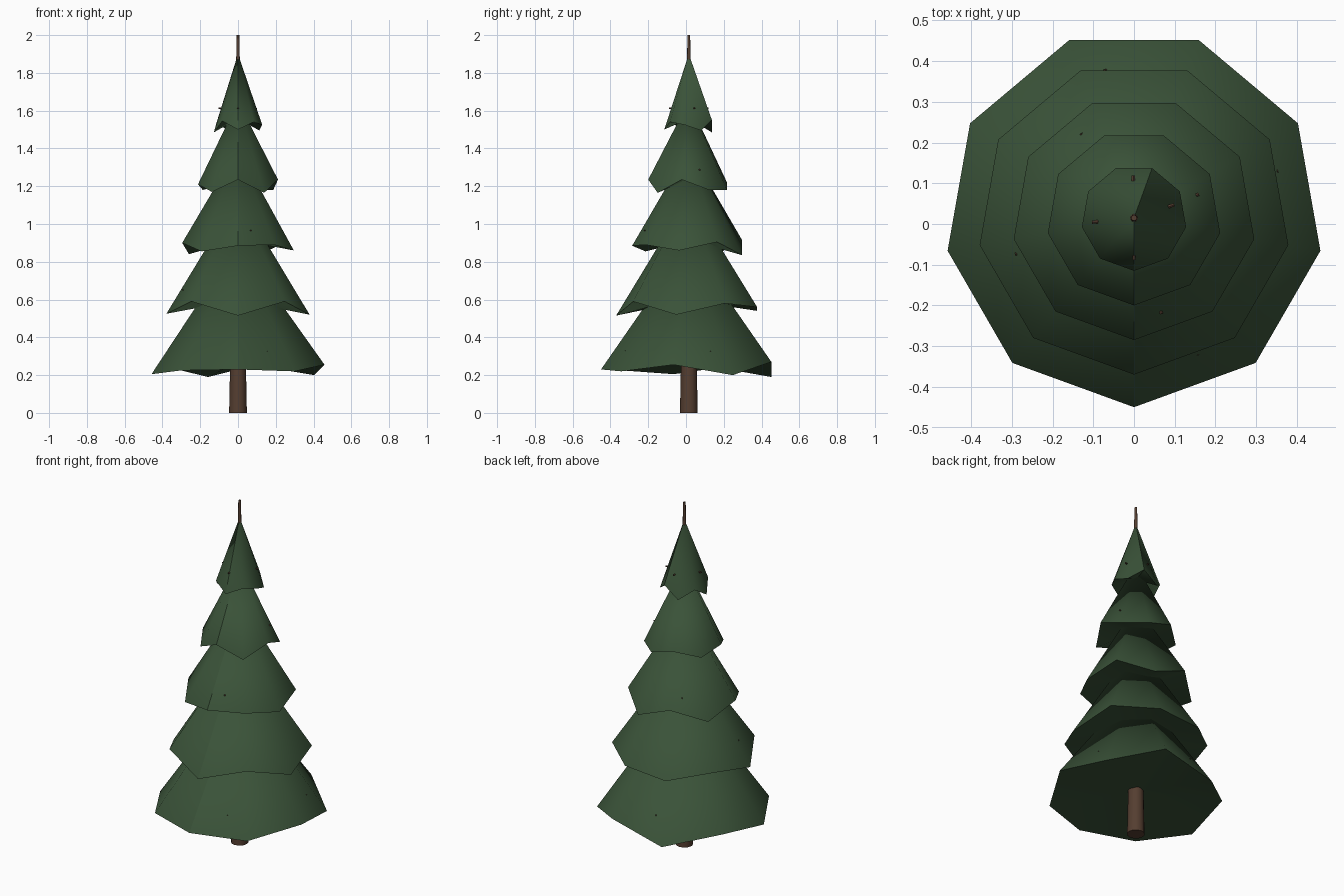
import bpy, bmesh, math
from mathutils import Vector

cube = bpy.data.objects.get("Cube")
if cube:
    bpy.data.objects.remove(cube)

SIDES = 9
AXIS = Vector((0, 0.015, 0))  # trunk line


def material(name, colour):
    mat = bpy.data.materials.new(name)
    mat.use_nodes = True
    mat.diffuse_color = (*colour, 1)
    mat.node_tree.nodes["Principled BSDF"].inputs["Base Color"].default_value = (*colour, 1)
    return mat


needle_green = material("needle_green", (0.042, 0.085, 0.04))
bark_brown = material("bark_brown", (0.09, 0.048, 0.03))


def finish(bm, name, mat):
    bmesh.ops.recalc_face_normals(bm, faces=bm.faces)
    mesh = bpy.data.meshes.new(name)
    bm.to_mesh(mesh)
    bm.free()
    mesh.materials.append(mat)
    obj = bpy.data.objects.new(name, mesh)
    bpy.context.collection.objects.link(obj)
    bpy.ops.object.select_all(action='DESELECT')
    obj.select_set(True)
    bpy.context.view_layer.objects.active = obj
    bpy.ops.object.shade_smooth_by_angle(angle=math.radians(60))
    return obj


def polar(radius, angle, z):
    return AXIS + Vector((radius * math.cos(angle), radius * math.sin(angle), z))


def rod(name, start, end, r_start, r_end, sides):
    """Closed tapered rod between two points."""
    bm = bmesh.new()
    direction = end - start
    turn = direction.to_track_quat('Z', 'Y')
    bmesh.ops.create_cone(bm, cap_ends=True, segments=sides, radius1=r_start,
                          radius2=r_end, depth=direction.length)
    for v in bm.verts:
        v.co = turn @ v.co + (start + end) / 2
    return finish(bm, name, bark_brown)


def foliage(name, radius, apex_z, rim_heights):
    """Nine-sided skirt with a ragged rim and a shallow hollow underside."""
    bm = bmesh.new()
    apex = bm.verts.new(polar(0, 0, apex_z))
    hollow = bm.verts.new(polar(0, 0, sum(rim_heights) / SIDES + 0.04))
    rim = [bm.verts.new(polar(radius, math.tau * k / SIDES - math.pi / 2, z))
           for k, z in enumerate(rim_heights)]
    for a, b in zip(rim, rim[1:] + rim[:1]):
        bm.faces.new((apex, a, b))
        bm.faces.new((hollow, b, a))
    bm.edges.get((apex, rim[0])).smooth = False  # front seam
    return finish(bm, name, needle_green)


# Trunk
rod("trunk", polar(0, 0, 0), polar(0, 0, 2), 0.047, 0.007, 12)

# Foliage tiers: radius, lowest height, rim rise in hundredths (from the front, anticlockwise)
tiers = [
    (0.465, 0.19, (4, 3, 6.5, 1, 8, 0, 6, 1.5, 3.5)),
    (0.385, 0.51, (0.5, 8, 1, 7, 5, 3, 7, 1.5, 8)),
    (0.300, 0.83, (5.5, 6, 3, 7.5, 0.5, 8.5, 1, 7, 2.5)),
    (0.215, 1.16, (7.5, 0.5, 7.5, 2, 2, 6, 2, 5, 1)),
    (0.130, 1.48, (2, 6, 4.5, 1.5, 7, 0.5, 6, 0.5, 6.5)),
]
for i, (radius, low, rises) in enumerate(tiers):
    foliage(f"foliage_tier_{i + 1}", radius, 0.9 + 0.25 * i,
            [low + rise / 100 for rise in rises])

# Twigs whose tips just poke through the needles: reach, height, directions
twigs = [
    (0.372, 0.325, (101, 18, -65)),
    (0.305, 0.650, (197,)),
    (0.245, 0.965, (122, -74)),
    (0.170, 1.287, (104, 20, -80)),
    (0.104, 1.612, (91, 18, -90, 186)),
]
for i, (reach, z, angles) in enumerate(twigs):
    for j, angle in enumerate(angles):
        a = math.radians(angle)
        rod(f"twig_{i + 1}_{j + 1}", polar(0, a, z), polar(reach, a, z), 0.008, 0.004, 5)
